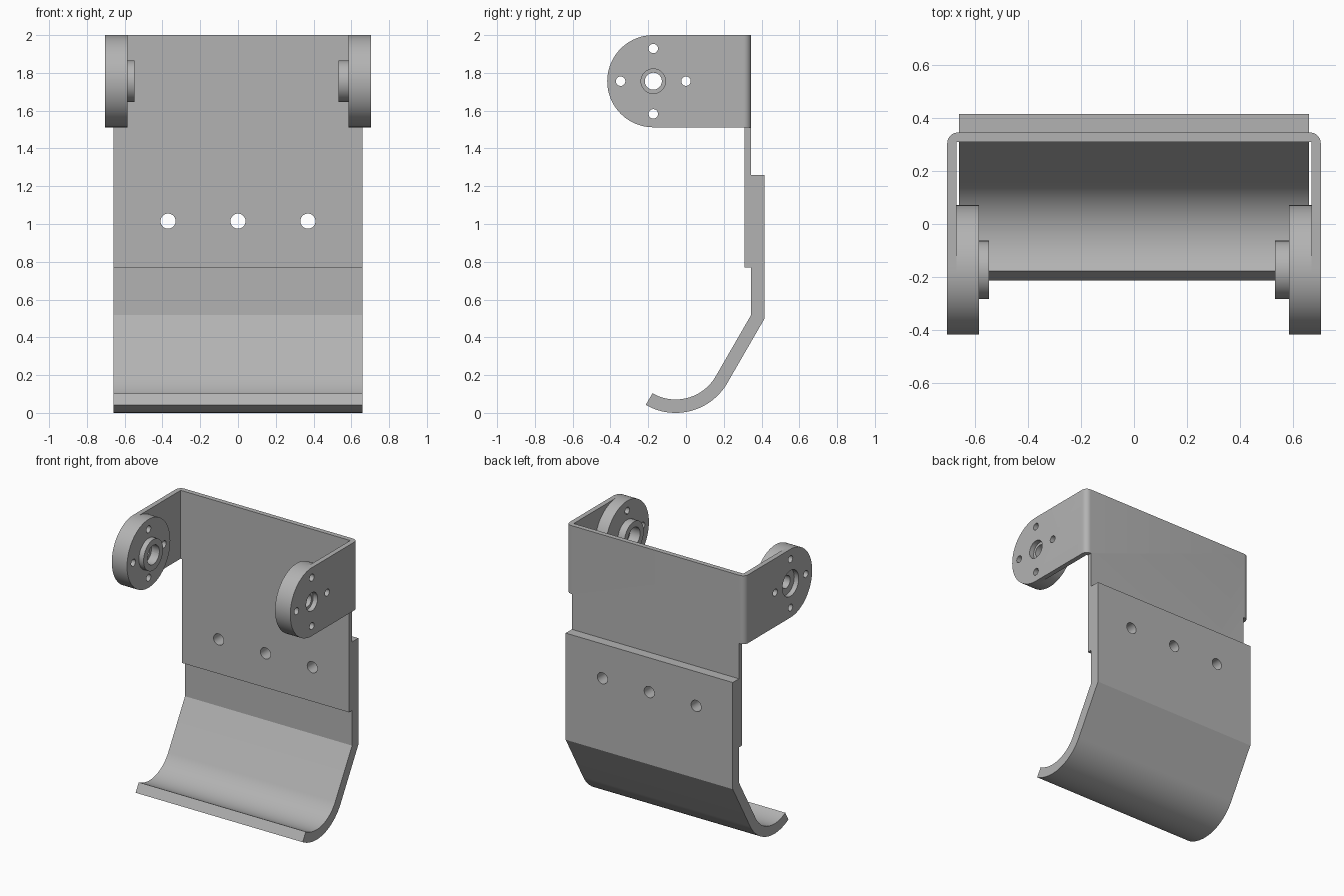
import bpy, bmesh
from math import sin, cos, radians, pi
from mathutils import Vector

default = bpy.data.objects.get("Cube")
if default:
    bpy.data.objects.remove(default, do_unlink=True)

GREY = (0.45, 0.45, 0.45, 1)
metal = bpy.data.materials.new("grey metal")
metal.use_nodes = True
metal.diffuse_color = GREY
metal.node_tree.nodes["Principled BSDF"].inputs["Base Color"].default_value = GREY

PIVOT = (-0.173, 1.756)     # y, z of the pivot axis
RADIUS = 0.244              # radius of arm end and disc
HALF = 0.66                 # half width of the plates


def arc(cx, cy, r, start, end, n):
    """Points on an arc, angles in degrees."""
    angles = [radians(start + (end - start) * i / n) for i in range(n + 1)]
    return [(cx + r * cos(a), cy + r * sin(a)) for a in angles]


def prism(name, points, axis, lo, hi):
    """Extrude a closed profile along x, y or z."""
    place = {"x": lambda p, t: (t, p[0], p[1]),
             "y": lambda p, t: (p[0], t, p[1]),
             "z": lambda p, t: (p[0], p[1], t)}[axis]
    bm = bmesh.new()
    low = [bm.verts.new(place(p, lo)) for p in points]
    high = [bm.verts.new(place(p, hi)) for p in points]
    bm.faces.new(low)
    bm.faces.new(high)
    for i in range(len(points)):
        j = (i + 1) % len(points)
        bm.faces.new((low[i], low[j], high[j], high[i]))
    bmesh.ops.recalc_face_normals(bm, faces=bm.faces)
    mesh = bpy.data.meshes.new(name)
    bm.to_mesh(mesh)
    bm.free()
    mesh.materials.append(metal)
    obj = bpy.data.objects.new(name, mesh)
    bpy.context.collection.objects.link(obj)
    return obj


def cylinder(name, center, r, axis, lo, hi, n=48):
    return prism(name, arc(*center, r, 0, 360, n)[:-1], axis, lo, hi)


def select(obj):
    bpy.ops.object.select_all(action="DESELECT")
    obj.select_set(True)
    bpy.context.view_layer.objects.active = obj


def boolean(obj, cutter, operation="DIFFERENCE"):
    """Apply a boolean and discard the cutter."""
    cutter.hide_render = True
    mod = obj.modifiers.new("cut", "BOOLEAN")
    mod.operation, mod.solver, mod.object = operation, "EXACT", cutter
    select(obj)
    bpy.ops.object.modifier_apply(modifier=mod.name)
    bpy.data.objects.remove(cutter, do_unlink=True)


def box_points(x0, x1, y0, y1):
    return [(x0, y0), (x1, y0), (x1, y1), (x0, y1)]


def bolt_holes(obj, lo, hi):
    """Four small holes around the pivot."""
    for i in range(4):
        center = (PIVOT[0] + 0.173 * cos(i * pi / 2), PIVOT[1] + 0.173 * sin(i * pi / 2))
        boolean(obj, cylinder("bolt_cutter", center, 0.025, "x", lo, hi, 24))


def plate_holes(obj):
    """Three holes across the plates."""
    for x in (-0.37, 0, 0.37):
        boolean(obj, cylinder("plate_cutter", (x, 1.015), 0.04, "y", 0.2, 0.6, 32))


# Bent sheet bracket: U-shaped plan trimmed to the side silhouette
outer = arc(0.665, 0.305, 0.04, 0, 90, 10)
right_half = [(0.67, 0.31), (0.67, -0.5), (0.705, -0.5)] + outer
left_half = [(-x, y) for x, y in reversed(right_half)]
bracket = prism("bracket", right_half + left_half, "z", 0.77, 2.0)
side = arc(*PIVOT, RADIUS, 90, 270, 48) + [
    (0.308, PIVOT[1] - RADIUS), (0.308, 0.7), (0.4, 0.7), (0.4, PIVOT[1] + RADIUS)]
boolean(bracket, prism("side_cutter", side, "x", -1, 1), "INTERSECT")
for s in (-1, 1):
    notch = box_points(s * HALF, s * 0.9, 0.2, 0.5)
    boolean(bracket, prism("notch_cutter", notch, "z", 0.6, PIVOT[1] - RADIUS))
boolean(bracket, cylinder("right_opening", PIVOT, 0.065, "x", 0.5, 0.9))
boolean(bracket, cylinder("left_opening", PIVOT, 0.092, "x", -0.9, -0.5))
bolt_holes(bracket, -1, 1)
plate_holes(bracket)

# Curved scoop bolted behind the plate
CY, R_OUT, R_IN = -0.055, 0.316, 0.245
profile = ([(0.345, 1.26), (0.345, 0.519)] + arc(CY, R_OUT, R_IN, -30, -120, 32)
           + arc(CY, R_OUT, R_OUT, -120, -30, 32) + [(0.415, 0.498), (0.415, 1.26)])
scoop = prism("scoop", profile, "x", -HALF, HALF)
plate_holes(scoop)

# Pivot discs with raised hubs and stepped bores
parts = [bracket, scoop]
for s, word, tip in ((1, "right", 0.532), (-1, "left", 0.548)):
    disc = cylinder(word + "_pivot_disc", PIVOT, RADIUS, "x", s * 0.585, s * 0.67, 96)
    boolean(disc, cylinder("hub", PIVOT, 0.11, "x", s * tip, s * 0.63), "UNION")
    boolean(disc, cylinder("bore", PIVOT, 0.045, "x", s * 0.4, s * 0.8))
    boolean(disc, cylinder("counterbore", PIVOT, 0.068, "x", s * 0.4, s * 0.61))
    bolt_holes(disc, s * 0.4, s * 0.8)
    parts.append(disc)

for part in parts:
    select(part)
    bpy.ops.object.shade_smooth_by_angle(angle=radians(28))
